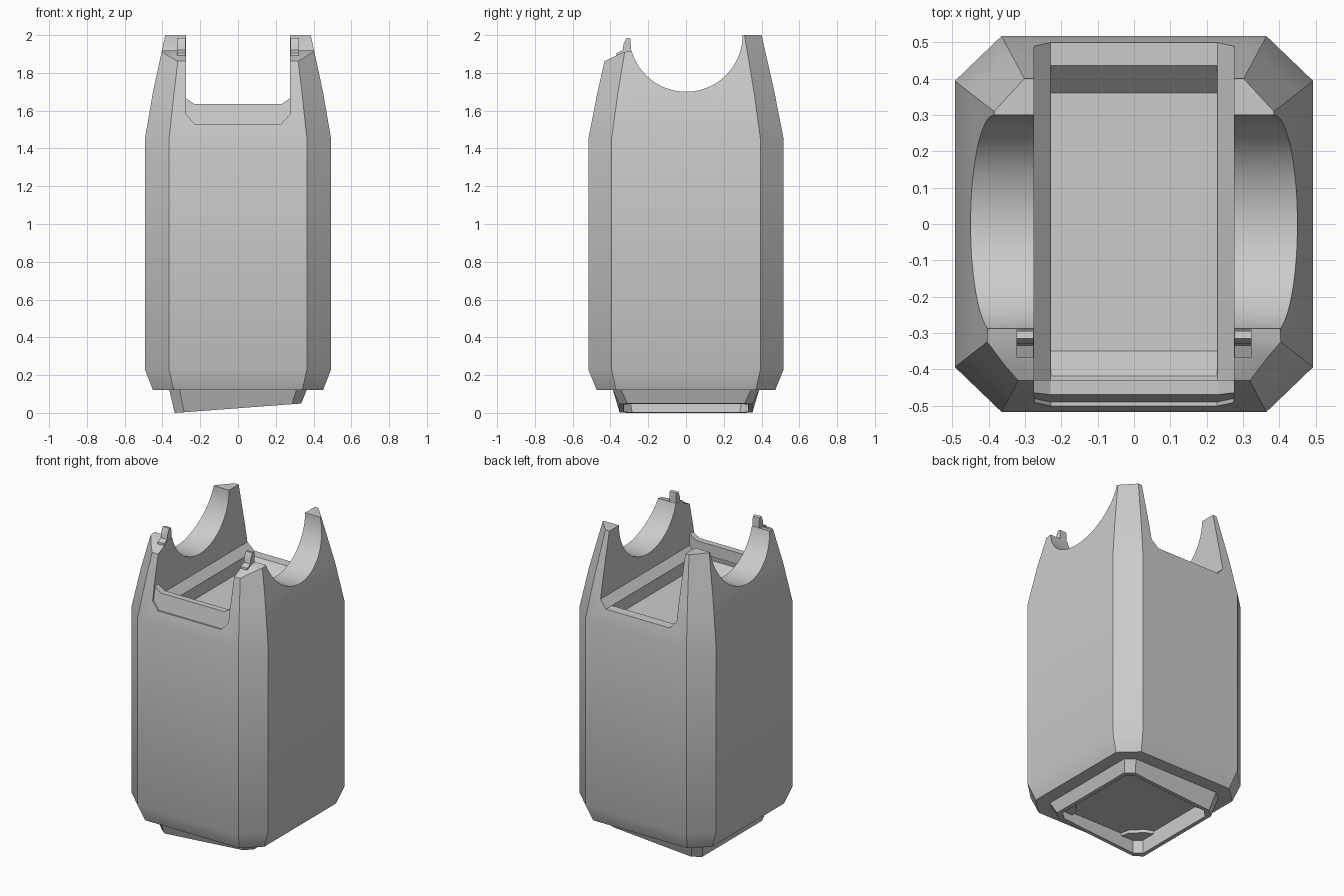
import bpy, bmesh, math

if "Cube" in bpy.data.objects:
    bpy.data.objects.remove(bpy.data.objects["Cube"], do_unlink=True)

grey = bpy.data.materials.new("plain grey")
grey.use_nodes = True
COLOUR = (0.6, 0.6, 0.6, 1)
grey.diffuse_color = COLOUR
grey.node_tree.nodes["Principled BSDF"].inputs["Base Color"].default_value = COLOUR


def loft(name, rings, closed=False):
    """Skin a stack of equal-length point rings, capped or joined into a loop."""
    bm = bmesh.new()
    loops = [[bm.verts.new(p) for p in ring] for ring in rings]
    n = len(loops[0])
    pairs = list(zip(loops, loops[1:]))
    if closed:
        pairs.append((loops[-1], loops[0]))
    else:
        bm.faces.new(loops[0])
        bm.faces.new(loops[-1])
    for a, b in pairs:
        for i in range(n):
            j = (i + 1) % n
            bm.faces.new((a[i], a[j], b[j], b[i]))
    bmesh.ops.recalc_face_normals(bm, faces=bm.faces)
    mesh = bpy.data.meshes.new(name)
    bm.to_mesh(mesh)
    bm.free()
    mesh.materials.append(grey)
    ob = bpy.data.objects.new(name, mesh)
    bpy.context.collection.objects.link(ob)
    return ob


def octagon(hx, hy, fx, fy, z):
    """Chamfered rectangle: half sizes hx, hy and half flat lengths fx, fy."""
    level = z if callable(z) else (lambda x: z)
    quarter = [(hx, fy), (fx, hy)]
    pts = quarter + [(-x, y) for x, y in reversed(quarter)]
    pts += [(-x, -y) for x, y in pts]
    return [(x, y, level(x)) for x, y in pts]


def along_x(name, profile, x0, x1):
    return loft(name, [[(x, y, z) for y, z in profile] for x in (x0, x1)])


def notch(half, low, shoulder):
    """Upright slot outline in x and z with chamfered lower corners."""
    side = [(half - 0.045, low), (half, shoulder), (half, 2.2)]
    return side + [(-x, z) for x, z in reversed(side)]


def along_y(name, profile, front, back):
    return loft(name, [[(x, f(z), z) for x, z in profile] for f in (front, back)])


def cut(target, cutter):
    mod = target.modifiers.new("cut", "BOOLEAN")
    mod.operation = "DIFFERENCE"
    mod.solver = "EXACT"
    mod.object = cutter
    bpy.context.view_layer.objects.active = target
    bpy.ops.object.modifier_apply(modifier=mod.name)
    bpy.data.objects.remove(cutter, do_unlink=True)


# Main body: chamfered block, tapered towards the top
body = loft("body", [
    octagon(0.45, 0.472, 0.34, 0.37, 0.12),
    octagon(0.493, 0.517, 0.365, 0.394, 0.23),
    octagon(0.493, 0.517, 0.365, 0.394, 1.45),
    octagon(0.45, 0.468, 0.338, 0.36, 1.7),
    octagon(0.385, 0.4, 0.302, 0.31, 2.0),
])

# Round saddle running from side to side
saddle = [(0.3 * math.cos(math.tau * i / 64), 2 + 0.3 * math.sin(math.tau * i / 64))
          for i in range(64)]
cut(body, along_x("saddle_cutter", saddle, -0.7, 0.7))

# Slot from front to back, lower behind the front lip
cut(body, along_y("slot_cutter", notch(0.275, 1.635, 1.665),
                  lambda z: -0.7, lambda z: 0.3))
cut(body, along_y("rear_slot_cutter", notch(0.275, 1.54, 1.59),
                  lambda z: -0.43, lambda z: 0.7))

# Shallow tray with sloped ends in the slot floor
tray = [(-0.435, 1.56), (-0.35, 1.46), (0.36, 1.46), (0.455, 1.56)]
cut(body, along_x("tray_cutter", tray, -0.228, 0.228))

# Leaning recess on the outside of the front lip
cut(body, along_y("recess_cutter", notch(0.274, 1.53, 1.58),
                  lambda z: -0.7, lambda z: -0.49 + 0.19 * (z - 1.53)))

# Sloping tops of the shorter front horns
horn = [(-0.6, 1.79), (-0.435, 1.86), (-0.33, 1.91), (-0.25, 1.925),
        (-0.1, 2.2), (-0.6, 2.2)]
cut(body, along_x("horn_cutter", horn, -0.7, 0.7))


# Hollow collar with a slanted lower rim
def slant(x):
    return max(0, 0.05 * (x + 0.33) / 0.67)


collar = loft("base_collar", [
    octagon(0.365, 0.388, 0.31, 0.345, 0.125),
    octagon(0.335, 0.352, 0.285, 0.31, slant),
    octagon(0.31, 0.327, 0.265, 0.285, slant),
    octagon(0.325, 0.345, 0.28, 0.305, 0.125),
], closed=True)

parts = [body, collar]

# Corner gussets inside the collar, and small hooks on the front horns
hook = [(-0.37, 1.87), (-0.367, 1.905), (-0.335, 1.92), (-0.33, 1.955),
        (-0.315, 1.985), (-0.295, 1.982), (-0.29, 1.93), (-0.292, 1.89)]
for sx, side in ((1, "left"), (-1, "right")):
    parts.append(along_x(side + "_hook", hook, sx * 0.277, sx * 0.324))
    for sy, end in ((1, "back"), (-1, "front")):
        corner = [(0.32, 0.2), (0.32, 0.3), (0.28, 0.34), (0.19, 0.34), (0.2, 0.29), (0.27, 0.22)]
        parts.append(loft(f"{end}_{side}_gusset",
                          [[(sx * x, sy * y, z) for x, y in corner] for z in (0.1, 0.125)]))

bpy.ops.object.select_all(action="DESELECT")
for ob in parts:
    ob.select_set(True)
bpy.context.view_layer.objects.active = body
bpy.ops.object.shade_smooth_by_angle(angle=math.radians(28))
